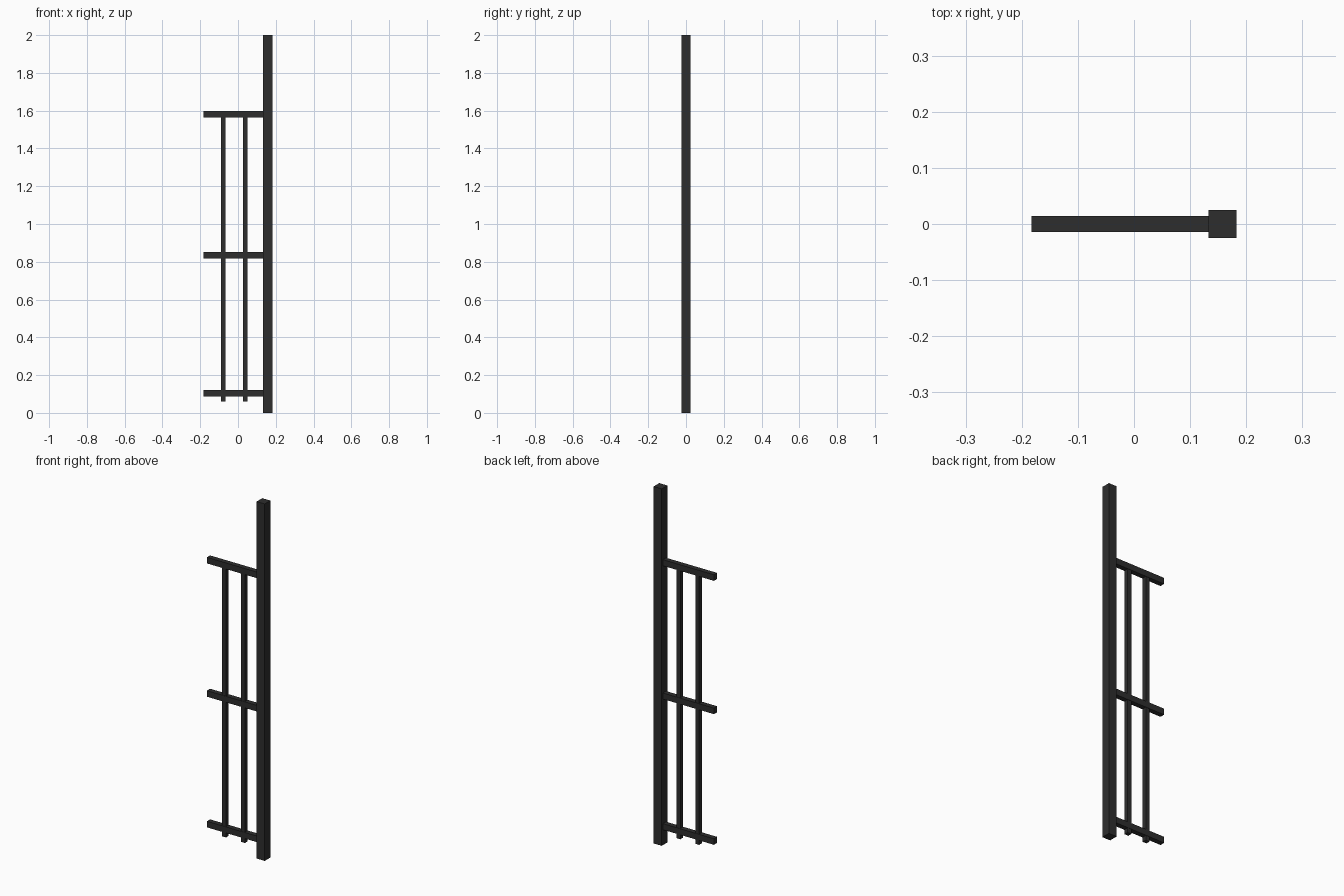
import bpy

if "Cube" in bpy.data.objects:
    bpy.data.objects.remove(bpy.data.objects["Cube"])

metal = bpy.data.materials.new("black_metal")
metal.diffuse_color = (0.027, 0.027, 0.027, 1)
metal.use_nodes = True
metal.node_tree.nodes["Principled BSDF"].inputs["Base Color"].default_value = metal.diffuse_color


def box(name, x0, x1, depth, z0, z1):
    """Square-edged bar centred on y = 0."""
    bpy.ops.mesh.primitive_cube_add(size=1, location=((x0 + x1) / 2, 0, (z0 + z1) / 2))
    ob = bpy.context.object
    ob.name = name
    ob.scale = (x1 - x0, depth, z1 - z0)
    bpy.ops.object.transform_apply(location=False, rotation=False, scale=True)
    ob.data.materials.append(metal)
    return ob


# Tall end post
box("post", 0.133, 0.183, 0.05, 0, 2)

# Horizontal rails, butting into the post
for label, z in (("bottom", 0.103), ("middle", 0.835), ("top", 1.582)):
    box(label + "_rail", -0.183, 0.135, 0.028, z - 0.017, z + 0.017)

# Thin upright bars, ending just below the bottom rail
for label, x in (("left", -0.078), ("right", 0.039)):
    box(label + "_bar", x - 0.012, x + 0.012, 0.024, 0.06, 1.57)
